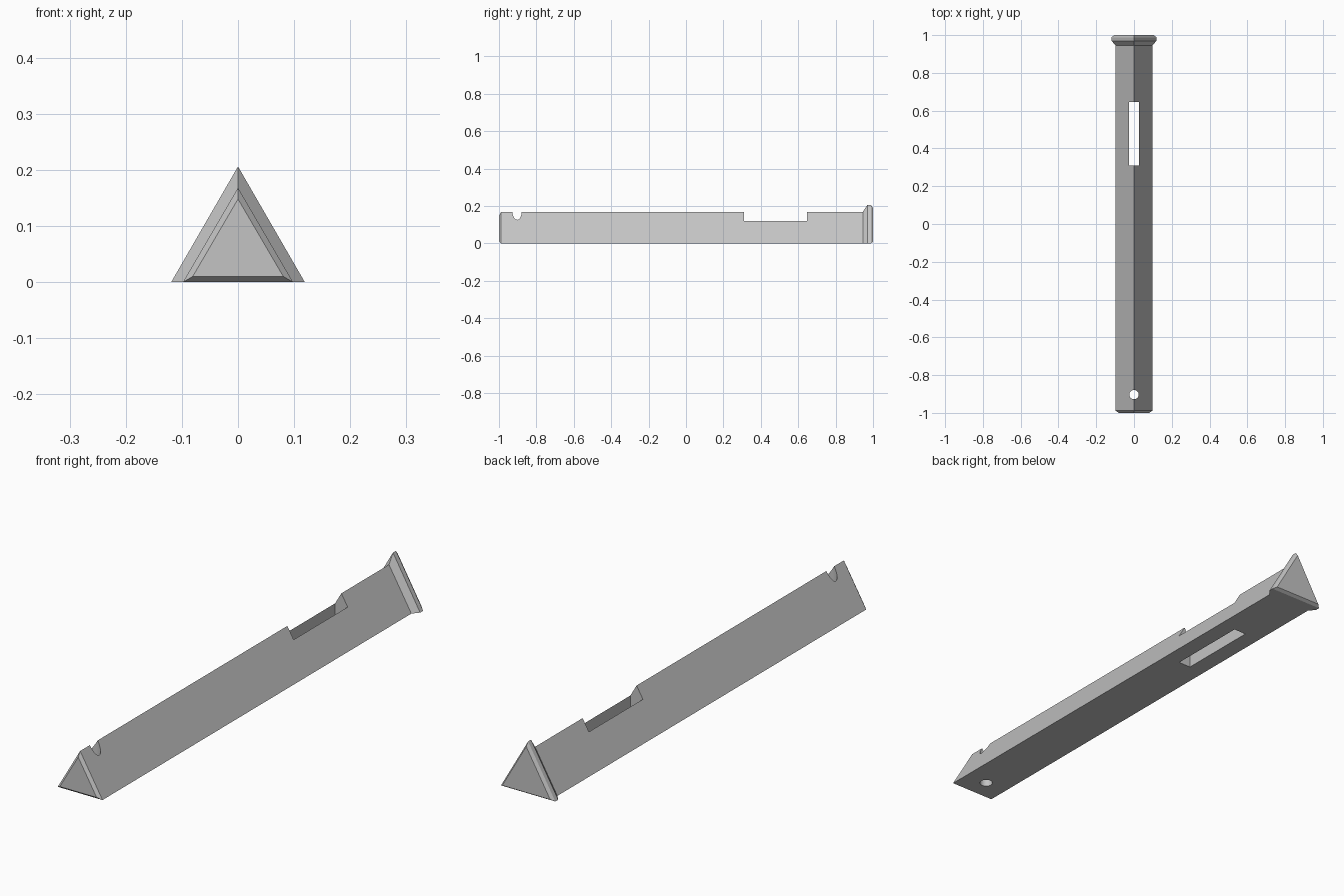
import bpy
import bmesh

cube = bpy.data.objects.get("Cube")
if cube:
    bpy.data.objects.remove(cube, do_unlink=True)

# One plain grey material
grey = bpy.data.materials.new("plain grey")
grey.use_nodes = True
color = (0.55, 0.55, 0.55, 1)
grey.diffuse_color = color
grey.node_tree.nodes["Principled BSDF"].inputs["Base Color"].default_value = color

BODY, HEAD = (0.098, 0.168), (0.119, 0.206)   # half width, apex height


def section(bm, y, size, inset=0.0):
    """Triangle across the peg, its sides moved inwards by inset."""
    half, apex = size
    shrink = inset * 3 ** 0.5
    points = [(shrink - half, inset), (half - shrink, inset), (0, apex - 2 * inset)]
    return [bm.verts.new((x, y, z)) for x, z in points]


def finish(bm, name):
    bmesh.ops.recalc_face_normals(bm, faces=bm.faces)
    mesh = bpy.data.meshes.new(name)
    bm.to_mesh(mesh)
    bm.free()
    obj = bpy.data.objects.new(name, mesh)
    bpy.context.collection.objects.link(obj)
    obj.data.materials.append(grey)
    return obj


# Triangular peg with bevelled tip and flared head
bm = bmesh.new()
rings = [
    section(bm, -1.0, BODY, 0.01),
    section(bm, -0.988, BODY),
    section(bm, 0.945, BODY),
    section(bm, 0.97, HEAD),
    section(bm, 0.988, HEAD),
    section(bm, 1.0, HEAD, 0.008),
]
for a, b in zip(rings, rings[1:]):
    for i in range(3):
        j = (i + 1) % 3
        bm.faces.new((a[i], a[j], b[j], b[i]))
bm.faces.new(rings[0])
bm.faces.new(rings[-1])
peg = finish(bm, "triangular_peg")

# Cutter for the rectangular slot
bm = bmesh.new()
bmesh.ops.create_cube(bm, size=1)
bmesh.ops.scale(bm, vec=(0.055, 0.338, 1), verts=bm.verts)
bmesh.ops.translate(bm, vec=(0, 0.478, 0.1), verts=bm.verts)
slot = finish(bm, "slot_cutter")

# Cutter for the round hole near the tip
bm = bmesh.new()
bmesh.ops.create_cone(bm, cap_ends=True, segments=32, radius1=0.0245, radius2=0.0245, depth=1)
bmesh.ops.translate(bm, vec=(0, -0.903, 0.1), verts=bm.verts)
hole = finish(bm, "hole_cutter")
for face in hole.data.polygons:
    face.use_smooth = len(face.vertices) == 4

# Cut both openings right through
for cutter in (slot, hole):
    cut = peg.modifiers.new(cutter.name, 'BOOLEAN')
    cut.operation = 'DIFFERENCE'
    cut.solver = 'EXACT'
    cut.object = cutter
    cutter.hide_render = True
    cutter.hide_set(True)

# Keep the edges crisp while the hole wall stays smooth
bpy.ops.object.select_all(action='DESELECT')
bpy.context.view_layer.objects.active = peg
peg.select_set(True)
for cutter in (slot, hole):
    bpy.ops.object.modifier_apply(modifier=cutter.name)
    bpy.data.objects.remove(cutter, do_unlink=True)
bpy.ops.object.shade_smooth_by_angle(angle=0.5)
